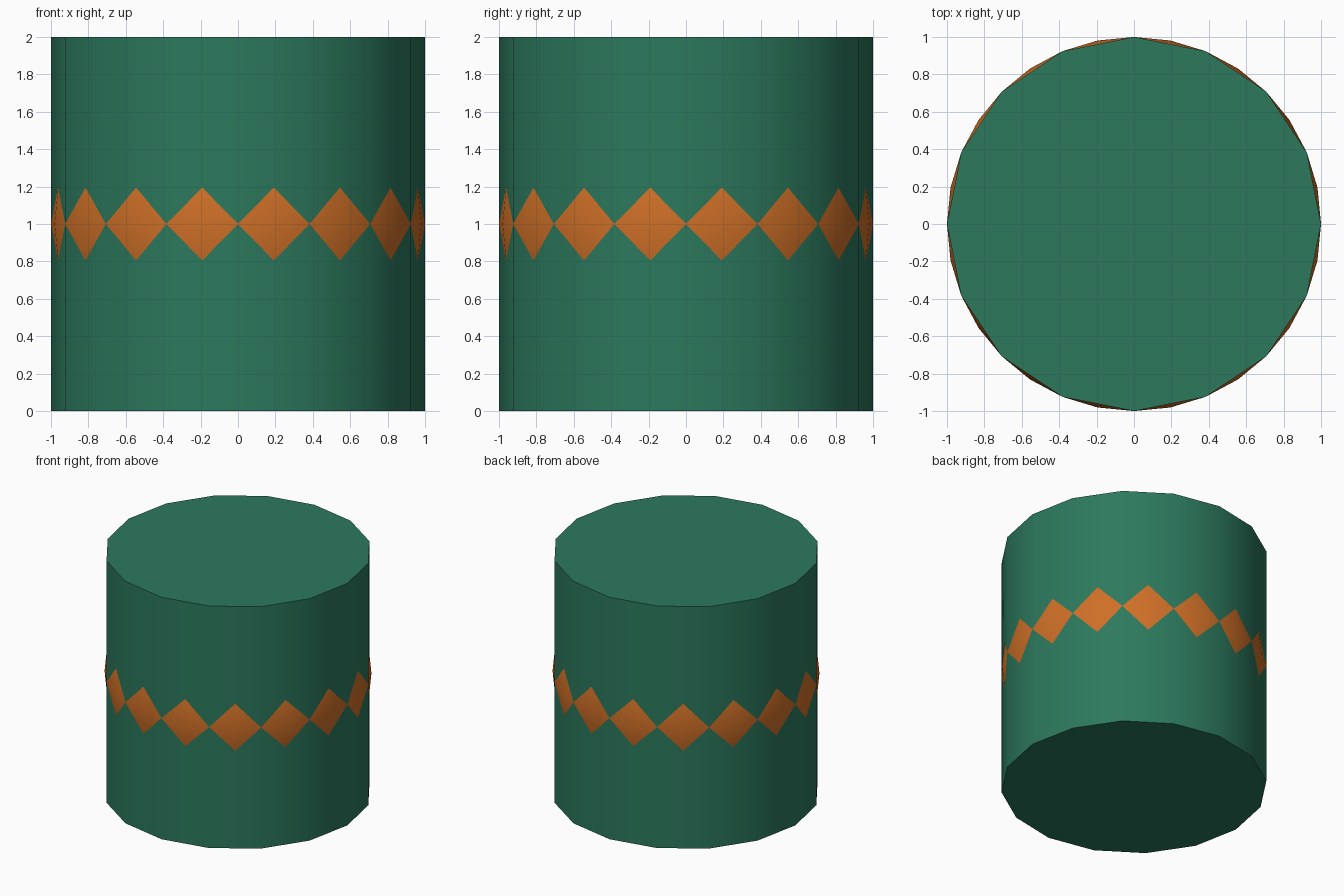
import bpy
from math import radians

if "Cube" in bpy.data.objects:
    bpy.data.objects.remove(bpy.data.objects["Cube"])


def finish(obj, name, color):
    """Name, colour and smooth the active part."""
    obj.name = name
    mat = bpy.data.materials.new(name + "_colour")
    mat.diffuse_color = color
    mat.use_nodes = True
    mat.node_tree.nodes["Principled BSDF"].inputs["Base Color"].default_value = mat.diffuse_color
    obj.data.materials.append(mat)
    bpy.ops.object.shade_smooth_by_angle(angle=radians(30))


# Sixteen-sided drum
bpy.ops.mesh.primitive_cylinder_add(vertices=16, radius=1, depth=2, location=(0, 0, 1))
finish(bpy.context.object, "drum", (0.025, 0.19, 0.11, 1))

# Inscribed ball: its finer equator pokes through the drum's flat sides as diamonds
bpy.ops.mesh.primitive_uv_sphere_add(segments=32, ring_count=16, radius=1, location=(0, 0, 1))
finish(bpy.context.object, "inner_ball", (0.62, 0.16, 0.02, 1))
